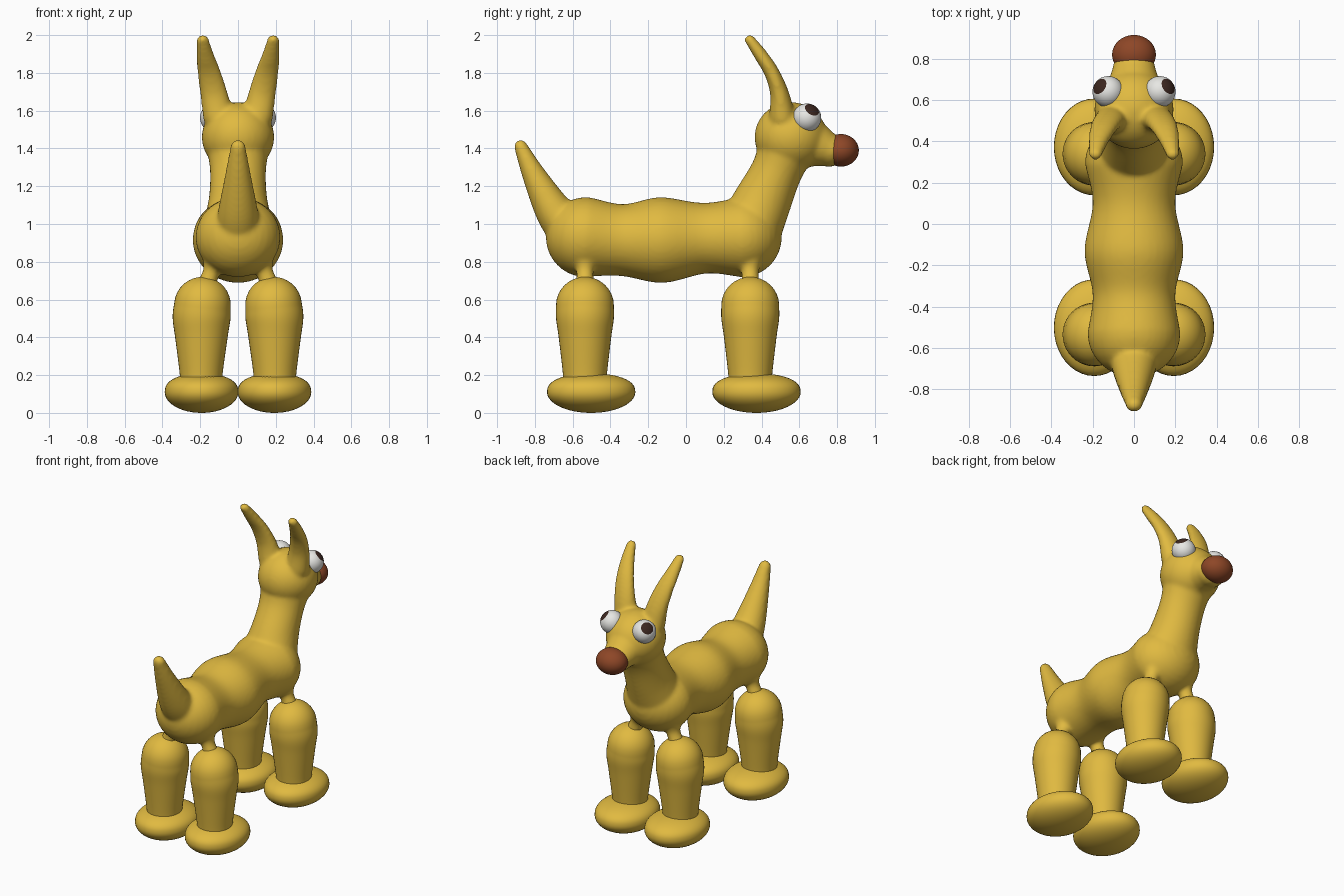
import bpy, bmesh, math
from mathutils import Vector, Matrix

if "Cube" in bpy.data.objects:
    bpy.data.objects.remove(bpy.data.objects["Cube"], do_unlink=True)


def material(name, rgb):
    m = bpy.data.materials.new(name)
    m.use_nodes = True
    m.diffuse_color = (*rgb, 1)
    bsdf = m.node_tree.nodes["Principled BSDF"]
    bsdf.inputs["Base Color"].default_value = (*rgb, 1)
    bsdf.inputs["Roughness"].default_value = 0.6
    return m


YELLOW = material("golden yellow", (0.75, 0.49, 0.052))
WHITE = material("eye white", (0.8, 0.8, 0.77))
DARK = material("pupil dark brown", (0.045, 0.02, 0.014))
RED = material("nose red brown", (0.27, 0.062, 0.02))


def finish(name, bm, *mats):
    bmesh.ops.recalc_face_normals(bm, faces=bm.faces)
    me = bpy.data.meshes.new(name)
    bm.to_mesh(me)
    bm.free()
    for m in mats:
        me.materials.append(m)
    me.shade_smooth()
    ob = bpy.data.objects.new(name, me)
    bpy.context.collection.objects.link(ob)
    return ob


def smooth_path(keys, steps=6):
    """Catmull-Rom through (x, y, z, x radius, other radius) keys."""
    k = [Vector(p) for p in keys]
    k = [2 * k[0] - k[1]] + k + [2 * k[-1] - k[-2]]
    out = []
    for a, b, c, d in zip(k, k[1:], k[2:], k[3:]):
        for i in range(steps):
            t = i / steps
            out.append(0.5 * (2 * b + (c - a) * t + (2 * a - 5 * b + 4 * c - d) * t ** 2
                              + (3 * b - a - 3 * c + d) * t ** 3))
    return out + [k[-2]]


def tube(bm, keys, sides=40):
    """Loft elliptical rings along a path and close both ends with round caps."""
    path = smooth_path(keys)
    pos = [Vector(p[:3]) for p in path]
    rings = []
    last = len(path) - 1
    for i, p in enumerate(path):
        tan = (pos[min(i + 1, last)] - pos[max(i - 1, 0)]).normalized()
        rings.append((pos[i], tan, p[3], p[4]))

    def cap(ring, sign):
        c, tan, rx, r = ring
        return [(c + tan * sign * min(rx, r) * math.sin(a), tan, rx * math.cos(a), r * math.cos(a))
                for a in (math.pi / 2 * j / 8 for j in range(1, 8))] + \
               [(c + tan * sign * min(rx, r), tan, 0, 0)]

    rings = cap(rings[0], -1)[::-1] + rings + cap(rings[-1], 1)
    loops = []
    for c, tan, rx, r in rings:
        if rx == 0:
            loops.append([bm.verts.new(c)] * sides)
            continue
        side = (Vector((1, 0, 0)) - tan * tan.x).normalized()
        up = tan.cross(side)
        loops.append([bm.verts.new(c + side * rx * math.cos(a) + up * r * math.sin(a))
                      for a in (2 * math.pi * j / sides for j in range(sides))])
    for lo, hi in zip(loops, loops[1:]):
        for j in range(sides):
            n = (j + 1) % sides
            bm.faces.new(dict.fromkeys((lo[j], lo[n], hi[n], hi[j])))


def ellipsoid(bm, centre, radii, rot=Matrix.Identity(4), seg=40, rings=24):
    bmesh.ops.create_uvsphere(bm, u_segments=seg, v_segments=rings, radius=1,
                              matrix=Matrix.Translation(centre) @ rot @ Matrix.Diagonal((*radii, 1)))


# Torso, neck, head, ears, tail and hip knobs, fused into one soft skin
HIPS = {"rear": -0.535, "front": 0.34}
bm = bmesh.new()
tube(bm, [(0, -0.53, 0.93, 0.225, 0.212), (0, -0.34, 0.915, 0.2, 0.19), (0, -0.13, 0.915, 0.24, 0.227),
          (0, 0.1, 0.925, 0.2, 0.187), (0, 0.295, 0.93, 0.238, 0.212)])
tube(bm, [(0, 0.34, 0.98, 0.19, 0.17), (0, 0.41, 1.13, 0.155, 0.152), (0, 0.48, 1.28, 0.148, 0.135),
          (0, 0.53, 1.4, 0.165, 0.15)])
ellipsoid(bm, (0, 0.555, 1.46), (0.192, 0.192, 0.185))
tube(bm, [(0, 0.59, 1.45, 0.165, 0.165), (0, 0.68, 1.42, 0.128, 0.125), (0, 0.755, 1.392, 0.103, 0.09)])
tube(bm, [(0, -0.6, 0.95, 0.125, 0.125), (0, -0.7, 1.07, 0.105, 0.1), (0, -0.805, 1.26, 0.068, 0.063),
          (0, -0.875, 1.41, 0.04, 0.036)])
for s in (-1, 1):
    tube(bm, [(s * 0.105, 0.51, 1.57, 0.08, 0.07), (s * 0.128, 0.495, 1.69, 0.072, 0.05),
              (s * 0.153, 0.455, 1.8, 0.062, 0.04), (s * 0.174, 0.395, 1.895, 0.046, 0.036),
              (s * 0.187, 0.338, 1.975, 0.032, 0.028)])
    for y in HIPS.values():
        tube(bm, [(s * 0.125, y, 0.8, 0.065, 0.065), (s * 0.14, y, 0.75, 0.045, 0.045),
                  (s * 0.165, y, 0.68, 0.05, 0.05)])
body = finish("body", bm, YELLOW)
skin = body.modifiers.new("fuse", "REMESH")
skin.mode = "VOXEL"
skin.voxel_size = 0.012
skin.use_smooth_shade = True
relax = body.modifiers.new("soften", "SMOOTH")
relax.factor = 0.5
relax.iterations = 8

# Legs and feet
for s, side in ((1, "left"), (-1, "right")):
    for end, y in HIPS.items():
        bm = bmesh.new()
        tube(bm, [(s * 0.195, y, 0.14, 0.11, 0.112), (s * 0.195, y, 0.22, 0.115, 0.118),
                  (s * 0.194, y, 0.4, 0.139, 0.139), (s * 0.193, y, 0.5, 0.153, 0.153),
                  (s * 0.188, y, 0.57, 0.15, 0.153)])
        finish(f"{end}_{side}_leg", bm, YELLOW)
        bm = bmesh.new()
        ellipsoid(bm, (0, 0, 0), (0.195, 0.234, 0.11))
        for v in bm.verts:  # flatten the instep
            if v.co.z > 0:
                v.co.z = 0.1 * (v.co.z / 0.11) ** 0.8
            v.co += Vector((s * 0.193, y + 0.033, 0.11))
        finish(f"{end}_{side}_foot", bm, YELLOW)

    # Eye with its pole turned toward the pupil
    bm = bmesh.new()
    gaze = Vector((s * 0.55, 0.36, 0.58)).normalized()
    ellipsoid(bm, (0, 0, 0), (0.076, 0.076, 0.076), seg=36, rings=28)
    for f in bm.faces:
        f.material_index = int(f.calc_center_median().normalized().z > math.cos(math.radians(29)))
    bm.transform(Matrix.Translation((s * 0.125, 0.64, 1.562)) @ gaze.to_track_quat("Z", "Y").to_matrix().to_4x4())
    finish(f"{side}_eye", bm, WHITE, DARK)

# Nose
bm = bmesh.new()
ellipsoid(bm, (0, 0.82, 1.39), (0.106, 0.095, 0.086), Matrix.Identity(4))
finish("nose", bm, RED)
